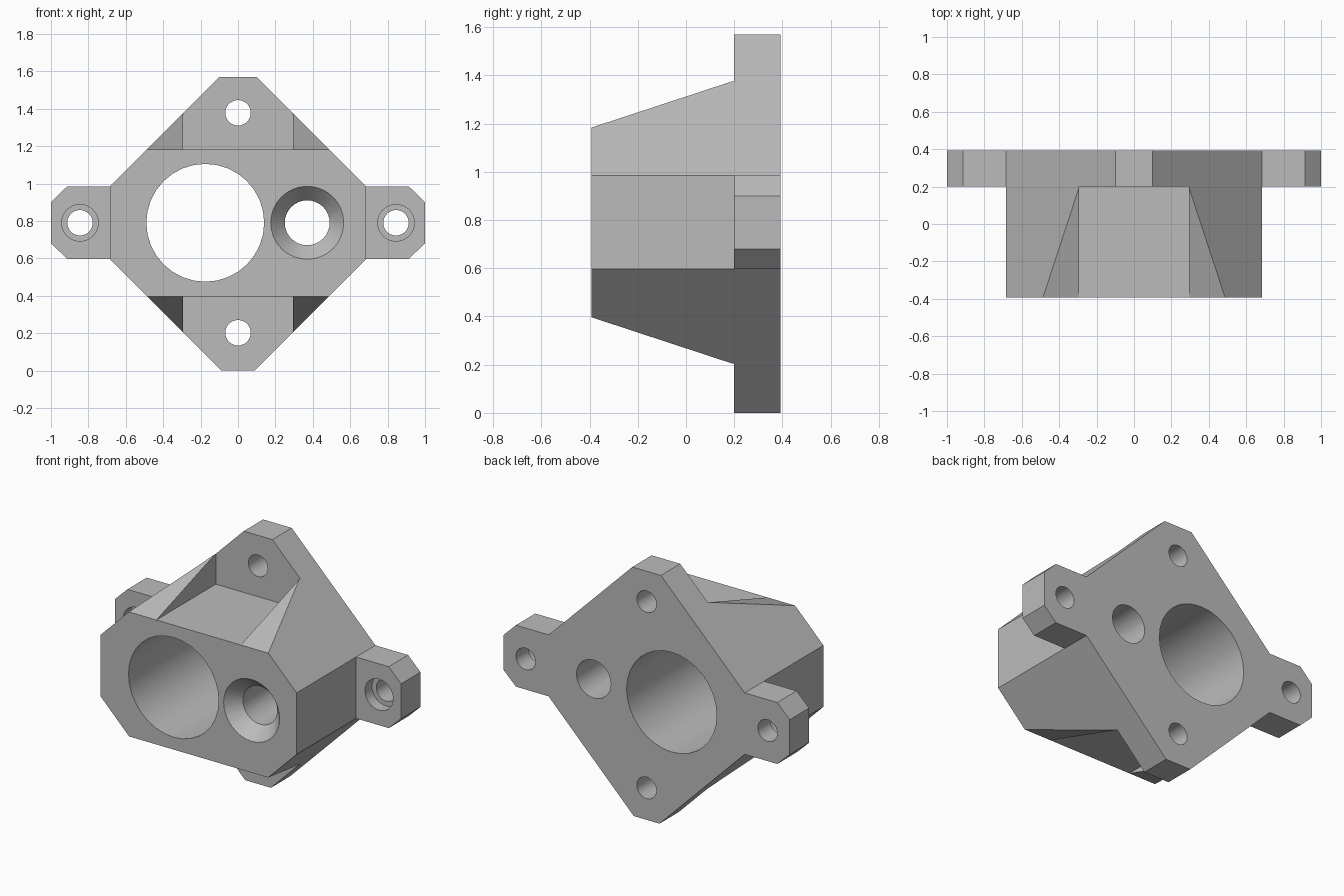
import bpy, bmesh, math
from mathutils import Matrix

MID = 0.79           # height of the bore axis
FRONT, STEP, BACK = -0.393, 0.2, 0.393

old = bpy.data.objects.get("Cube")
if old:
    bpy.data.objects.remove(old, do_unlink=True)

grey = bpy.data.materials.new("plain_grey")
grey.use_nodes = True
grey.diffuse_color = (0.5, 0.5, 0.5, 1)
grey.node_tree.nodes["Principled BSDF"].inputs["Base Color"].default_value = (0.5, 0.5, 0.5, 1)


def make(name, bm):
    bmesh.ops.recalc_face_normals(bm, faces=bm.faces)
    mesh = bpy.data.meshes.new(name)
    bm.to_mesh(mesh)
    bm.free()
    mesh.materials.append(grey)
    obj = bpy.data.objects.new(name, mesh)
    bpy.context.collection.objects.link(obj)
    return obj


def prism(name, points, shift):
    """Extrude a closed outline of 3D points along a vector."""
    bm = bmesh.new()
    face = bm.faces.new([bm.verts.new(p) for p in points])
    new = bmesh.ops.extrude_face_region(bm, geom=[face])["geom"]
    bmesh.ops.translate(bm, vec=shift, verts=[v for v in new if isinstance(v, bmesh.types.BMVert)])
    return make(name, bm)


def drill(name, x, z, r1, r2, y1, y2):
    """Round cutter along y, radius r1 at y1 and r2 at y2."""
    bm = bmesh.new()
    bmesh.ops.create_cone(bm, cap_ends=True, segments=32, radius1=r1, radius2=r2, depth=y2 - y1,
                          matrix=Matrix.Translation((x, (y1 + y2) / 2, z)) @ Matrix.Rotation(-math.pi / 2, 4, 'X'))
    return make(name, bm)


def combine(target, tool, operation):
    mod = target.modifiers.new(operation.lower(), 'BOOLEAN')
    mod.operation, mod.solver, mod.object = operation, 'EXACT', tool
    with bpy.context.temp_override(object=target, active_object=target):
        bpy.ops.object.modifier_apply(modifier=mod.name)
    bpy.data.objects.remove(tool, do_unlink=True)


# Diamond block with trimmed corners
half = [(0.1, 1.57), (0.685, 0.985), (0.685, 0.597), (0.09, 0)]
outline = half + [(-x, z) for x, z in reversed(half)]
housing = prism("bored_housing", [(x, FRONT, z) for x, z in outline], (0, BACK - FRONT, 0))

# Sloped webs and square pockets above and below the front block
for s in (1, -1):
    def up(d):
        return MID + s * d
    slope = [(-0.6, 0.325), (STEP, 0.588), (STEP, 1.2), (-0.6, 1.2)]
    combine(housing, prism("slope_cutter", [(-1.2, y, up(d)) for y, d in slope], (2.4, 0, 0)), 'DIFFERENCE')
    pocket = [(-0.6, 0.393), (STEP, 0.393), (STEP, 1.2), (-0.6, 1.2)]
    combine(housing, prism("pocket_cutter", [(-0.295, y, up(d)) for y, d in pocket], (0.59, 0, 0)), 'DIFFERENCE')

# Side mounting ears
for s in (1, -1):
    ear = [(0.6, 0.985), (0.913, 0.985), (1, 0.9), (1, 0.68), (0.913, 0.597), (0.6, 0.597)]
    combine(housing, prism("ear", [(s * x, STEP, z) for x, z in ear], (0, BACK - STEP, 0)), 'UNION')
    combine(housing, drill("ear_hole", s * 0.845, MID, 0.068, 0.068, 0, 0.6), 'DIFFERENCE')
    combine(housing, drill("ear_counterbore", s * 0.845, MID, 0.098, 0.098, 0.1, 0.27), 'DIFFERENCE')
    combine(housing, drill("flange_hole", 0, MID + s * 0.588, 0.068, 0.068, 0, 0.6), 'DIFFERENCE')

# Main bore, and small bore with a countersink
combine(housing, drill("main_bore", -0.175, MID, 0.315, 0.315, -0.6, 0.6), 'DIFFERENCE')
combine(housing, drill("small_bore", 0.37, MID, 0.12, 0.12, -0.6, 0.6), 'DIFFERENCE')
combine(housing, drill("countersink", 0.37, MID, 0.204, 0.12, FRONT - 0.01, FRONT + 0.085), 'DIFFERENCE')

bpy.ops.object.select_all(action='DESELECT')
housing.select_set(True)
bpy.context.view_layer.objects.active = housing
bpy.ops.object.shade_smooth_by_angle(angle=math.radians(16))
